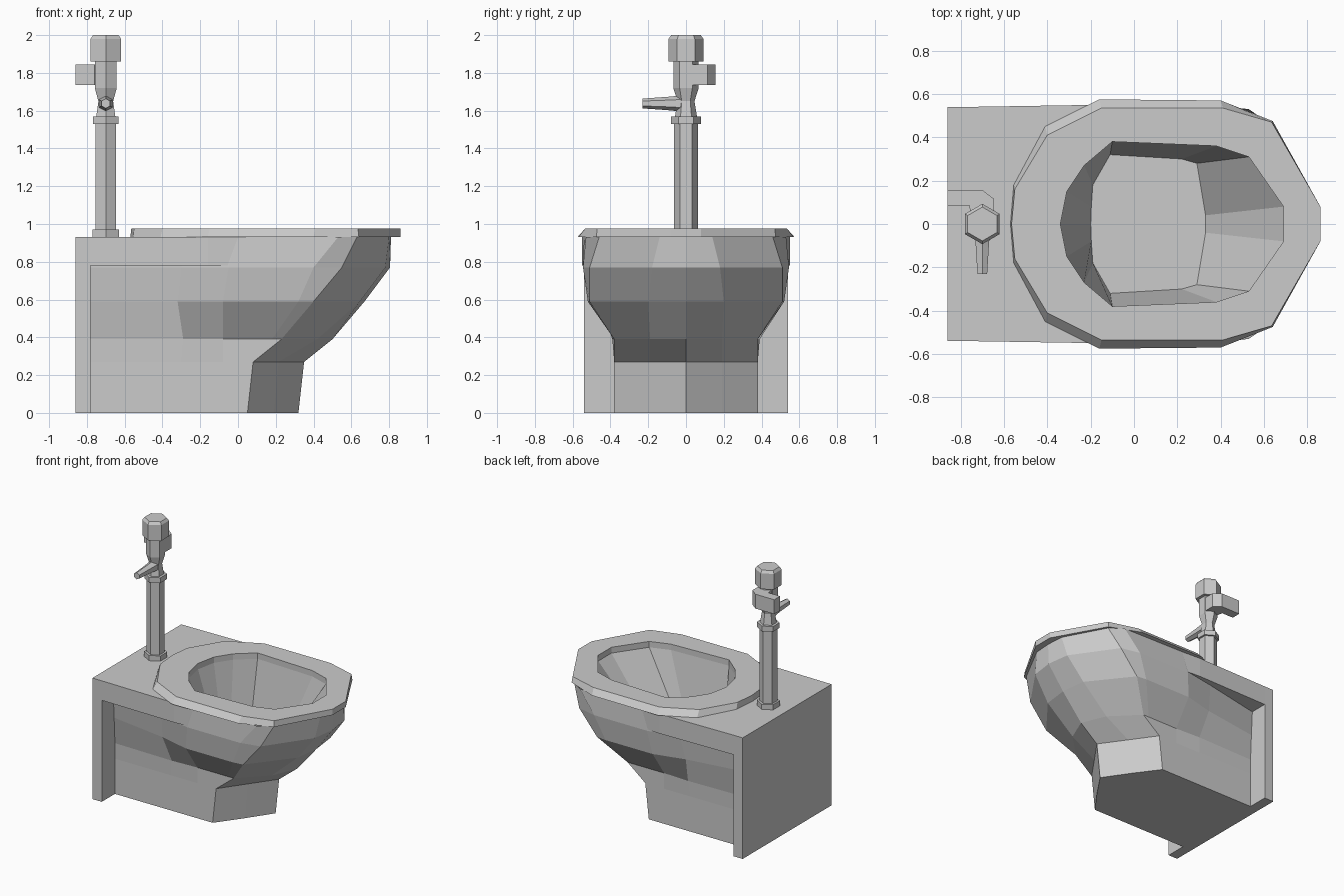
import bpy, bmesh, math
from mathutils import Matrix

if "Cube" in bpy.data.objects:
    bpy.data.objects.remove(bpy.data.objects["Cube"])


def mirror(half):
    """Closed outline from its +y half."""
    return half + [(x, -y) for x, y in reversed(half) if y > 0]


def finish(name, bm):
    bmesh.ops.recalc_face_normals(bm, faces=bm.faces)
    me = bpy.data.meshes.new(name)
    bm.to_mesh(me)
    bm.free()
    ob = bpy.data.objects.new(name, me)
    bpy.context.collection.objects.link(ob)
    return ob


def loft(name, rings, cap_start=True, cap_end=True, loop=False):
    """Skin a list of (outline, z) rings."""
    bm = bmesh.new()
    vs = [[bm.verts.new((x, y, z)) for x, y in pts] for pts, z in rings]
    pairs = list(zip(vs, vs[1:])) + ([(vs[-1], vs[0])] if loop else [])
    for a, b in pairs:
        n = len(a)
        for i in range(n):
            j = (i + 1) % n
            bm.faces.new((a[i], a[j], b[j], b[i]))
    if cap_start and not loop:
        bm.faces.new(vs[0])
    if cap_end and not loop:
        bm.faces.new(vs[-1])
    return finish(name, bm)


def hexagon(r, cx=0.0, cy=0.0):
    return [(cx + r * math.sin(i * math.pi / 3), cy + r * math.cos(i * math.pi / 3))
            for i in range(6)]


# back wall panel
wall = [(-.86, -.54), (-.78, -.54), (-.78, .54), (-.86, .54)]
loft("back_panel", [(wall, 0), (wall, .93)])

# deck behind the bowl, notched around the opening
deck = mirror([(-.78, .54), (-.16, .55), (0, .54), (0, .42), (-.12, .40),
               (-.26, .29), (-.36, .15), (-.38, 0)])
loft("deck", [(deck, .78), (deck, .93)])

# pedestal and outer bowl in one skin
hull = [
    (0.00, [(-.78, .38), (-.30, .38), (-.08, .38), (.03, .38), (.05, .38), (.19, .19), (.32, 0)]),
    (0.27, [(-.78, .38), (-.30, .38), (-.08, .38), (.06, .38), (.08, .38), (.215, .19), (.35, 0)]),
    (0.39, [(-.78, .38), (-.29, .39), (-.08, .38), (.18, .38), (.23, .38), (.42, .19), (.50, 0)]),
    (0.59, [(-.78, .39), (-.32, .46), (-.08, .52), (.32, .52), (.40, .51), (.645, .20), (.67, 0)]),
    (0.77, [(-.78, .40), (-.30, .50), (-.05, .545), (.40, .545), (.55, .51), (.78, .18), (.805, 0)]),
    (0.93, [(-.78, .40), (-.30, .50), (0, .54), (.53, .53), (.63, .46), (.80, .14), (.81, 0)]),
]
loft("bowl_and_pedestal", [(mirror(h), z) for z, h in hull], cap_end=False)

# seat rim with sloped outer edge
inner = mirror([(-.34, 0), (-.31, .15), (-.23, .27), (-.10, .38), (.38, .36), (.53, .31), (.69, .08)])
outer = mirror([(-.57, 0), (-.555, .18), (-.41, .45), (-.16, .575), (.40, .57), (.64, .475), (.86, .08)])
upper = mirror([(-.565, 0), (-.55, .16), (-.40, .41), (-.15, .535), (.41, .535), (.635, .47), (.86, .08)])
loft("seat", [(inner, .93), (outer, .93), (upper, .975), (inner, .975)], loop=True)

# inside of the bowl
floor = mirror([(-.20, 0), (-.197, .08), (-.19, .18), (-.11, .32), (.22, .30), (.29, .28), (.33, .04)])
loft("basin", [(inner, .93), (floor, .50)], cap_start=False)

# six-sided flush pipe, collars, valve body and cap
PX = -.70
valve = [(.08, .93), (.08, .97), (.063, .97), (.063, 1.53), (.079, 1.53), (.079, 1.57),
         (.058, 1.57), (.045, 1.65), (.067, 1.72), (.067, 1.86), (.093, 1.86),
         (.093, 1.98), (.078, 2.0)]
loft("flush_pipe", [(hexagon(r, PX), z) for r, z in valve])

# side outlet bending back to the wall
elbow = [(-.86, .085), (-.76, .085), (-.75, .02), (-.645, .02), (-.645, .115),
         (-.70, .157), (-.86, .157)]
loft("outlet_elbow", [(elbow, 1.735), (elbow, 1.845)])

# flush handle: tapered rod pointing to the front
handle = loft("flush_handle", [(hexagon(.045), .0), (hexagon(.035), .10), (hexagon(.026), .23)])
handle.data.transform(Matrix.Translation((PX, 0, 1.638)) @ Matrix.Rotation(math.pi / 2, 4, 'X'))
